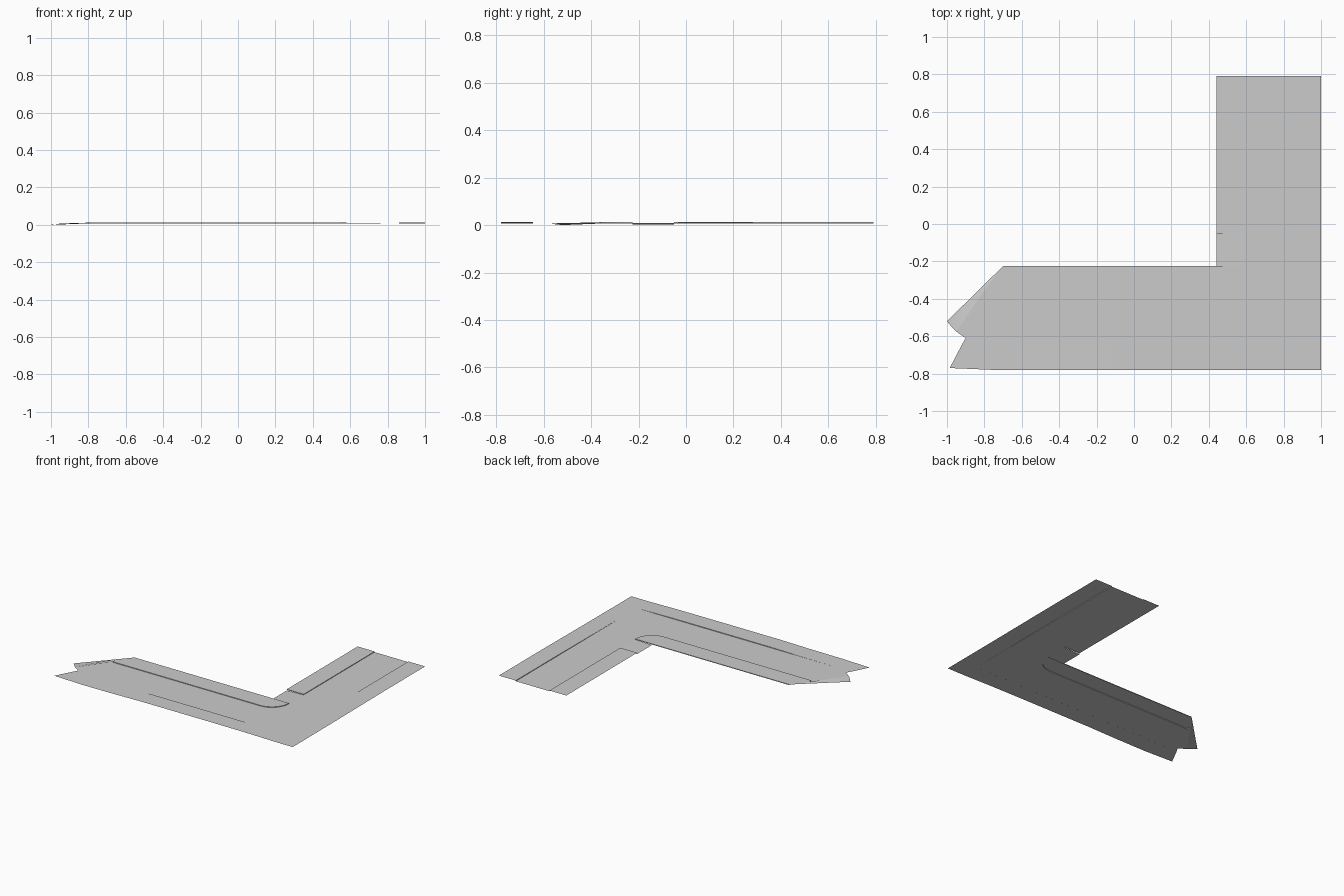
import bpy, bmesh, math

if "Cube" in bpy.data.objects:
    bpy.data.objects.remove(bpy.data.objects["Cube"])

LOW, ROAD, TOP = 0.0, 0.007, 0.012


def finish(name, bm):
    bmesh.ops.remove_doubles(bm, verts=bm.verts, dist=1e-5)
    for f in bm.faces:
        f.normal_update()
    mesh = bpy.data.meshes.new(name)
    bm.to_mesh(mesh)
    bm.free()
    ob = bpy.data.objects.new(name, mesh)
    bpy.context.collection.objects.link(ob)
    bpy.context.view_layer.objects.active = ob
    ob.select_set(True)
    bpy.ops.object.shade_smooth_by_angle(angle=math.radians(30))
    ob.select_set(False)


def sheet(name, pts, z, curb=()):
    """Flat outline (counter-clockwise); curb lists edges dropped to the road."""
    bm = bmesh.new()
    top = [bm.verts.new((p[0], p[1], p[2] if len(p) > 2 else z)) for p in pts]
    n = len(top)
    face = bm.faces.new(top)
    for i in curb:
        a, b = top[i], top[(i + 1) % n]
        lo = [bm.verts.new((v.co.x, v.co.y, ROAD)) for v in (a, b)]
        bm.faces.new((b, a, lo[0], lo[1]))
    bmesh.ops.triangulate(bm, faces=[face])
    finish(name, bm)


def ramped_walk(name, rows):
    """Strip of (outer, inner, height) rows with a curb wall on the inner side."""
    bm = bmesh.new()
    prev = None
    for outer, inner, z in rows:
        row = [bm.verts.new((*outer, z)), bm.verts.new((*inner, z)),
               bm.verts.new((*inner, ROAD - 0.0002))]
        if prev:
            for k in (0, 1):
                bm.faces.new((prev[k], row[k], row[k + 1], prev[k + 1]))
        prev = row
    finish(name, bm)


# rounded inner corner of the curb, centred on the inside of the bend
arc = [(0.44 + 0.14 * math.cos(a), -0.225 + 0.14 * math.sin(a))
       for a in (math.radians(-90 + 11.25 * i) for i in range(9))]

# roadway following the bend
sheet("roadway", [(-0.95, -0.575), (-0.90, -0.61), (-0.92, -0.645), (0.86, -0.645),
                  (0.86, 0.79), (0.58, 0.79), (0.58, -0.05)]
      + arc[::-1] + [(-0.78, -0.365), (-0.79, -0.34)], ROAD)

# inner sidewalk along the long leg, with curb along the road and the crossing
inner = [(-0.70, -0.225), (-0.79, -0.34), (-0.78, -0.365)] + arc
sheet("inner_sidewalk_long", inner, TOP, curb=range(1, len(inner)))

# inner sidewalk along the short leg
sheet("inner_sidewalk_short", [(0.44, -0.05), (0.58, -0.05), (0.58, 0.79), (0.44, 0.79)],
      TOP, curb=(0, 1))

# lowered crossing between the two inner sidewalks
sheet("crossing", [(0.44, -0.225, 0.003), (0.58, -0.225), (0.58, -0.05),
                   (0.44, -0.05, 0.003)], ROAD)

# dipped sidewalk at the angled end
sheet("angled_end_sidewalk", [(-0.70, -0.225, TOP), (-1.0, -0.52, LOW),
                              (-0.975, -0.55, 0.003), (-0.95, -0.575, ROAD),
                              (-0.79, -0.34, TOP)], ROAD)

# outer sidewalks ramping down to road level at the corner
long_rows = [((-0.985, -0.77), (-0.92, -0.645), ROAD)]
for x, z in ((-0.75, ROAD), (-0.5, ROAD + 0.001), (-0.25, TOP), (0.3, TOP),
             (0.6, TOP - 0.001), (0.86, ROAD)):
    long_rows.append(((x, -0.78), (x, -0.645), z))
ramped_walk("outer_sidewalk_long", long_rows)
ramped_walk("outer_sidewalk_short",
            [((1.0, y), (0.86, y), z) for y, z in
             ((-0.645, ROAD), (-0.3, ROAD + 0.001), (0.0, TOP - 0.002),
              (0.3, TOP), (0.79, TOP))])
sheet("outer_corner", [(0.86, -0.78), (1.0, -0.78), (1.0, -0.645), (0.86, -0.645)], ROAD)
